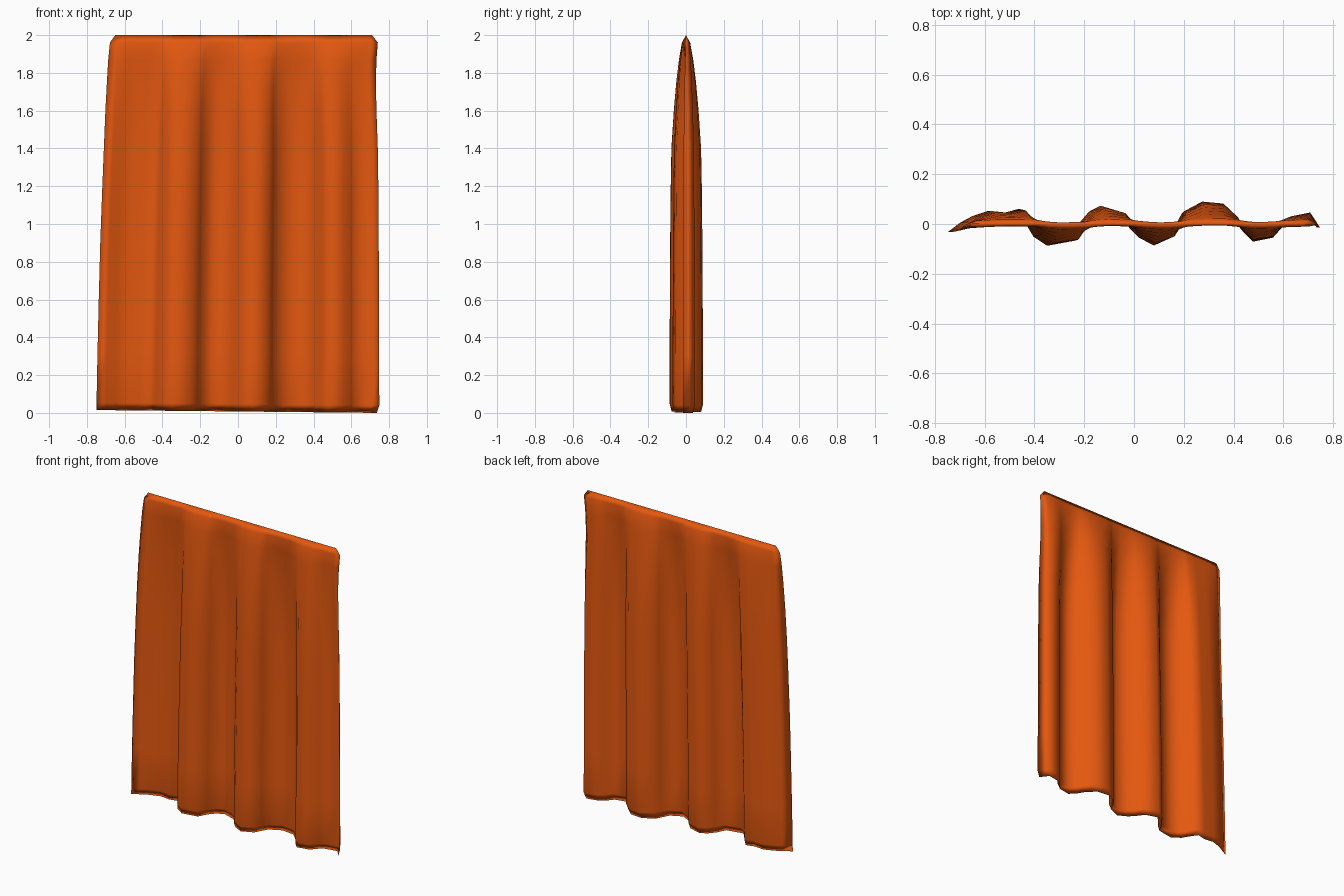
import bpy, bmesh

if "Cube" in bpy.data.objects:
    bpy.data.objects.remove(bpy.data.objects["Cube"])

# Fold profile along the hem (x, y)
FOLDS = [(-.75, -.033), (-.70, -.005), (-.65, .022), (-.585, .043), (-.52, .036), (-.465, .05),
         (-.435, .01), (-.405, -.04), (-.35, -.077), (-.245, -.058), (-.215, .0), (-.18, .04),
         (-.135, .063), (-.05, .037), (-.015, -.01), (.02, -.045), (.08, -.076), (.155, -.042),
         (.178, .0), (.20, .04), (.275, .08), (.36, .072), (.415, .02), (.44, -.02),
         (.48, -.061), (.56, -.045), (.60, .0), (.63, .02), (.71, .036), (.75, -.015)]

# Height, fold depth, half thickness, left edge, right edge
ROWS = [(0, 1, 0, -.75, .735), (.04, 1, .01, -.749, .748), (.3, 1, .01, -.744, .747),
        (.6, .98, .01, -.737, .746), (.9, .96, .01, -.729, .745), (1.2, .92, .01, -.718, .743),
        (1.4, .86, .011, -.71, .74), (1.6, .68, .012, -.702, .733), (1.75, .5, .013, -.694, .73),
        (1.87, .30, .014, -.687, .733), (1.96, .10, .014, -.678, .74), (2, 0, 0, -.65, .71)]

orange = bpy.data.materials.new("curtain orange")
orange.diffuse_color = (0.78, 0.098, 0.005, 1)
orange.use_nodes = True
orange.node_tree.nodes["Principled BSDF"].inputs["Base Color"].default_value = orange.diffuse_color

# Curtain: closed thin sheet, gathered to a straight line at the top
bm = bmesh.new()
rings = []
for z, depth, half, left, right in ROWS:
    front, back = [], []
    for i, (px, py) in enumerate(FOLDS):
        t = (px + .75) / 1.5
        x = left + (right - left) * t
        y = py * depth
        h = 0 if i in (0, len(FOLDS) - 1) else half
        zz = z + .015 * (1 - t) * (1 - z / 2)
        front.append(bm.verts.new((x, y - h, zz)))
        back.append(bm.verts.new((x, y + h, zz)))
    rings.append(front + back[::-1])
for a, b in zip(rings, rings[1:]):
    n = len(a)
    for i in range(n):
        j = (i + 1) % n
        bm.faces.new((a[i], a[j], b[j], b[i]))
bmesh.ops.remove_doubles(bm, verts=bm.verts, dist=0.0005)
bmesh.ops.recalc_face_normals(bm, faces=bm.faces)
for f in bm.faces:
    f.smooth = True
mesh = bpy.data.meshes.new("curtain")
bm.to_mesh(mesh)
bm.free()
mesh.materials.append(orange)
curtain = bpy.data.objects.new("curtain", mesh)
bpy.context.collection.objects.link(curtain)
